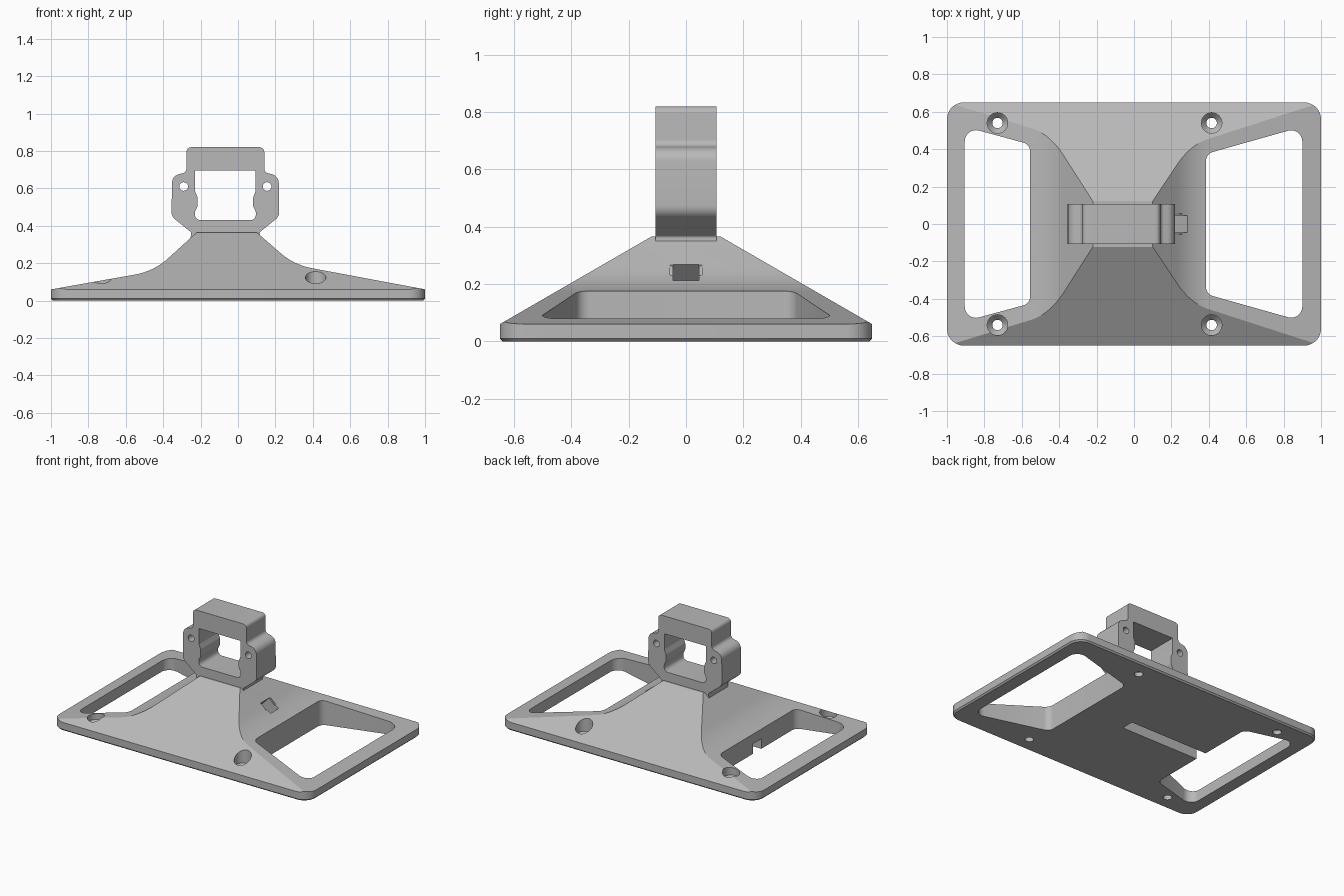
import bpy, bmesh, math
from mathutils import Vector

cube = bpy.data.objects.get("Cube")
if cube:
    bpy.data.objects.remove(cube)

grey = bpy.data.materials.new("mid grey")
grey.use_nodes = True
COLOUR = (0.48, 0.48, 0.48, 1)
grey.diffuse_color = COLOUR
grey.node_tree.nodes["Principled BSDF"].inputs["Base Color"].default_value = COLOUR


def rounded(corners, steps=8):
    """Outline from (u, v, radius) corners, each rounded with an arc."""
    out = []
    for i, (u, v, r) in enumerate(corners):
        p = Vector((u, v))
        if not r:
            out.append(p)
            continue
        a = (Vector(corners[i - 1][:2]) - p).normalized()
        b = (Vector(corners[(i + 1) % len(corners)][:2]) - p).normalized()
        half = a.angle(b) / 2
        centre = p + (a + b).normalized() * (r / math.sin(half))
        start = p + a * (r / math.tan(half)) - centre
        end = p + b * (r / math.tan(half)) - centre
        sweep = start.angle_signed(end)
        for k in range(steps + 1):
            t = -sweep * k / steps
            c, s = math.cos(t), math.sin(t)
            out.append(centre + Vector((start.x * c - start.y * s, start.x * s + start.y * c)))
    return out


def circle(u, v, r, n=32):
    return [Vector((u + r * math.cos(math.tau * k / n), v + r * math.sin(math.tau * k / n)))
            for k in range(n)]


PLACE = {"x": lambda p, d: (d, p.x, p.y),
         "y": lambda p, d: (p.x, d, p.y),
         "z": lambda p, d: (p.x, p.y, d)}


def loft(name, axis, sections):
    """Closed solid through (outline, depth) sections along an axis."""
    bm = bmesh.new()
    rings = [[bm.verts.new(PLACE[axis](p, d)) for p in outline] for outline, d in sections]
    for lo, hi in zip(rings, rings[1:]):
        for i in range(len(lo)):
            bm.faces.new((lo[i - 1], lo[i], hi[i], hi[i - 1]))
    bm.faces.new(rings[0])
    bm.faces.new(rings[-1])
    bmesh.ops.recalc_face_normals(bm, faces=bm.faces)
    mesh = bpy.data.meshes.new(name)
    bm.to_mesh(mesh)
    bm.free()
    mesh.materials.append(grey)
    obj = bpy.data.objects.new(name, mesh)
    bpy.context.collection.objects.link(obj)
    return obj


def prism(name, axis, outline, a, b):
    return loft(name, axis, [(outline, a), (outline, b)])


def carve(obj, cutters, operation="DIFFERENCE"):
    """Apply booleans in turn and remove the cutters."""
    for cutter in cutters:
        mod = obj.modifiers.new("cut", "BOOLEAN")
        mod.object, mod.operation, mod.solver = cutter, operation, "EXACT"
        bpy.context.view_layer.update()
        graph = bpy.context.evaluated_depsgraph_get()
        mesh = bpy.data.meshes.new_from_object(obj.evaluated_get(graph))
        obj.modifiers.clear()
        obj.data = mesh
        bpy.data.objects.remove(cutter)


def plan(hx, hy, r):
    return rounded([(-hx, -hy, r), (hx, -hy, r), (hx, hy, r), (-hx, hy, r)])


# Base: rounded plate shaped by a front and a side silhouette
base = loft("base", "z", [(plan(0.99, 0.64, 0.08), 0), (plan(1, 0.65, 0.09), 0.01),
                          (plan(1, 0.65, 0.09), 0.5)])
front_shape = rounded([(-1.1, -0.1, 0), (1.1, -0.1, 0), (1.1, 0.0414, 0), (0.3, 0.191, 0.35),
                       (0.1, 0.365, 0), (-0.22, 0.365, 0), (-0.45, 0.157, 0.35),
                       (-1.1, 0.042, 0)], 12)
side_shape = rounded([(-0.7, -0.1, 0), (0.7, -0.1, 0), (0.7, 0.031, 0), (0.12, 0.366, 0),
                      (0.12, 0.45, 0), (-0.12, 0.45, 0), (-0.12, 0.366, 0), (-0.7, 0.031, 0)])
carve(base, [prism("front_shape", "y", front_shape, -1, 1),
             prism("side_shape", "x", side_shape, -1.5, 1.5)], "INTERSECT")

# Side windows
cutters = []
for inner, outer, h in ((-0.555, -0.905, 0.425), (0.385, 0.9, 0.375)):
    outline = rounded([(inner, -h, 0.05), (outer, -0.52, 0.06),
                       (outer, 0.52, 0.06), (inner, h, 0.05)])
    cutters.append(prism("window", "z", outline, -0.2, 0.6))

# Countersunk screw holes
for x in (-0.73, 0.415):
    for y in (-0.54, 0.54):
        steps = ((0.028, -0.1), (0.028, 0.03), (0.055, 0.06), (0.055, 0.4))
        cutters.append(loft("screw_hole", "z", [(circle(x, y, r), z) for r, z in steps]))

# Cable channel: groove below, rising to a flared mouth on the left flank
channel = rounded([(-0.6, -0.05, 0), (0.0, -0.05, 0), (0.36, 0.28, 0), (0.36, 0.33, 0),
                   (0.215, 0.27, 0), (0.02, 0.07, 0), (-0.6, 0.07, 0)])
cutters.append(prism("channel", "y", channel, -0.045, 0.045))
mouth = rounded([(0.214, 0.262, 0), (0.25, 0.225, 0), (0.35, 0.31, 0), (0.213, 0.292, 0)])
cutters.append(loft("mouth", "y", [(mouth, -0.055), (mouth, 0.055)]))
carve(base, cutters)

# Clamp frame: half outline mirrored about its own middle
MID = -0.0675
half = [(0.208, 0.82, 0.025), (0.208, 0.685, 0.025), (0.285, 0.668, 0.05), (0.288, 0.45, 0.05),
        (0.183, 0.365, 0.012), (0.187, 0.325, 0)]


def mirrored(points):
    right = [(MID + u, v, r) for u, v, r in points]
    return rounded(right + [(MID - u, v, r) for u, v, r in reversed(points)])


clamp = prism("clamp_frame", "y", mirrored(half), -0.107, 0.107)
opening = [(0.162, 0.695, 0), (0.162, 0.585, 0.02), (0.148, 0.55, 0.03),
           (0.148, 0.505, 0.03), (0.163, 0.475, 0.03), (0.163, 0.43, 0.03)]
clamp_cuts = [prism("opening", "y", mirrored(opening), -0.3, 0.3)]
for side in (-1, 1):
    clamp_cuts.append(prism("bolt_hole", "y", circle(MID + side * 0.223, 0.61, 0.023), -0.3, 0.3))
carve(clamp, clamp_cuts)

# Smooth curved walls, keep hard edges
for obj in (base, clamp):
    bpy.ops.object.select_all(action="DESELECT")
    obj.select_set(True)
    bpy.context.view_layer.objects.active = obj
    bpy.ops.object.shade_smooth_by_angle(angle=math.radians(25))
